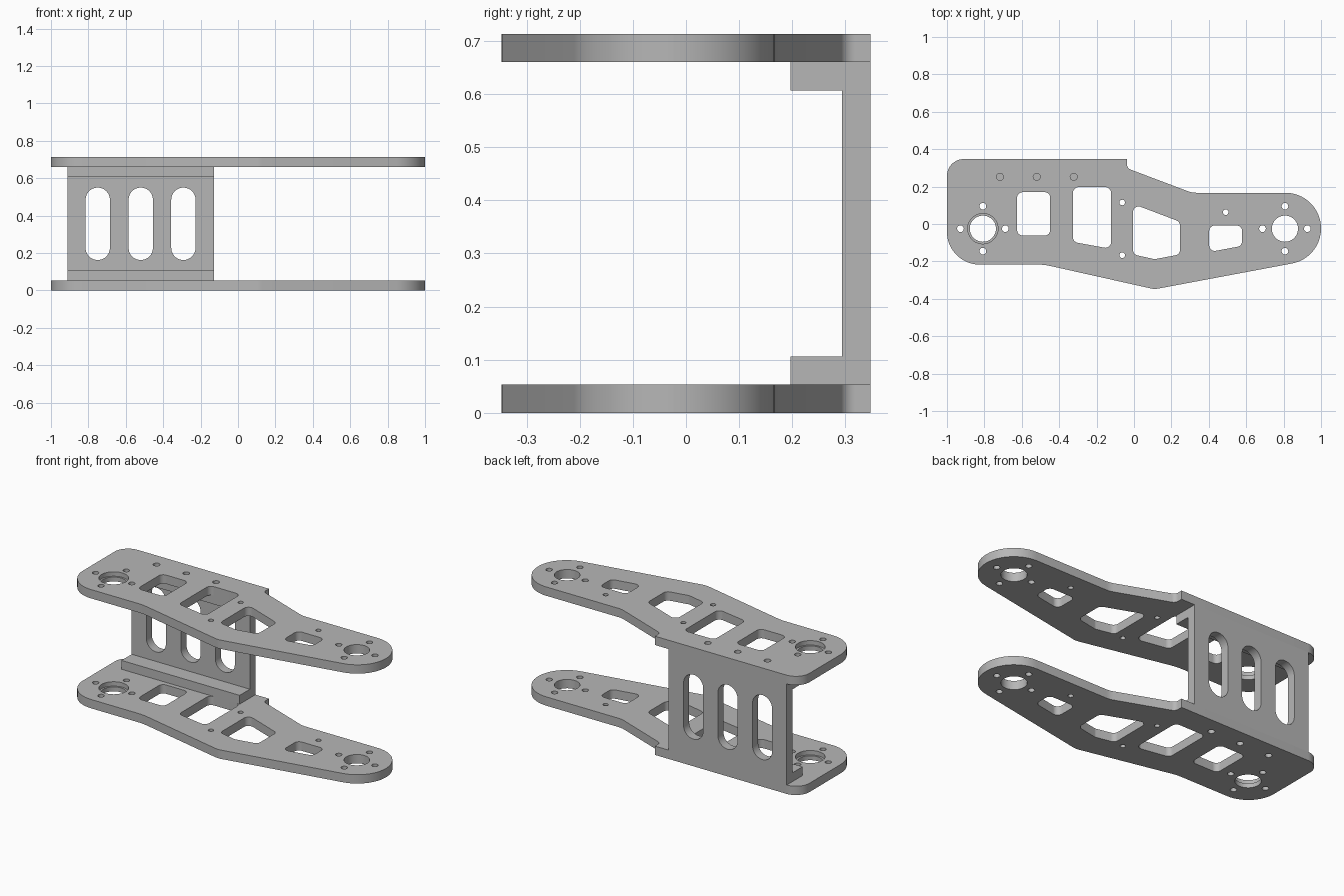
import bpy, bmesh, math
from mathutils import Vector, Matrix

if "Cube" in bpy.data.objects:
    bpy.data.objects.remove(bpy.data.objects["Cube"], do_unlink=True)

grey = bpy.data.materials.new("machined_grey")
grey.use_nodes = True
GREY = (0.47, 0.47, 0.47, 1)
grey.diffuse_color = GREY
grey.node_tree.nodes["Principled BSDF"].inputs["Base Color"].default_value = GREY


def rounded(corners):
    """Closed outline from (x, y, radius) corners, each filleted by its radius."""
    pts = []
    for i, (x, y, r) in enumerate(corners):
        p = Vector((x, y))
        u = (Vector(corners[i - 1][:2]) - p).normalized()
        v = (Vector(corners[(i + 1) % len(corners)][:2]) - p).normalized()
        if r == 0:
            pts.append(p)
            continue
        half = u.angle(v) / 2
        centre = p + (u + v).normalized() * r / math.sin(half)
        start = p + u * r / math.tan(half) - centre
        end = p + v * r / math.tan(half) - centre
        turn = math.atan2(start.x * end.y - start.y * end.x, start.dot(end))
        steps = max(3, math.ceil(abs(turn) / 0.13))
        pts += [centre + Matrix.Rotation(turn * k / steps, 2) @ start for k in range(steps + 1)]
    return pts


def circle(x, y, r, n=32):
    return [Vector((x + r * math.cos(math.tau * k / n), y + r * math.sin(math.tau * k / n)))
            for k in range(n)]


def add_object(name, mesh):
    obj = bpy.data.objects.new(name, mesh)
    bpy.context.collection.objects.link(obj)
    return obj


def baked_mesh(obj):
    bpy.context.view_layer.update()
    return bpy.data.meshes.new_from_object(obj.evaluated_get(bpy.context.evaluated_depsgraph_get()))


def extrude_outlines(name, outlines, thickness):
    """Flat sheet centred on z = 0; outlines after the first are holes."""
    curve = bpy.data.curves.new(name, "CURVE")
    curve.dimensions = "2D"
    curve.fill_mode = "BOTH"
    curve.extrude = thickness / 2
    for pts in outlines:
        spline = curve.splines.new("POLY")
        spline.points.add(len(pts) - 1)
        for sp, p in zip(spline.points, pts):
            sp.co = (p.x, p.y, 0, 1)
        spline.use_cyclic_u = True
    source = add_object(name + "_curve", curve)
    mesh = baked_mesh(source)
    bpy.data.objects.remove(source, do_unlink=True)
    bm = bmesh.new()
    bm.from_mesh(mesh)
    bmesh.ops.remove_doubles(bm, verts=bm.verts, dist=0.0002)
    bmesh.ops.recalc_face_normals(bm, faces=bm.faces)
    bm.to_mesh(mesh)
    bm.free()
    return add_object(name, mesh)


def finish(obj):
    obj.data.materials.clear()
    obj.data.materials.append(grey)
    bpy.ops.object.select_all(action="DESELECT")
    obj.select_set(True)
    bpy.context.view_layer.objects.active = obj
    bpy.ops.object.shade_smooth_by_angle(angle=math.radians(25))


T = 0.053          # sheet thickness
HEIGHT = 0.713     # overall height
BACK = 0.347       # rear edge
HUB_Y = -0.025

# Side plate outline and lightening windows
outline = rounded([(-1, BACK, 0.09), (-1, -0.217, 0.175), (-0.48, -0.217, 0.3),
                   (0.11, -0.349, 0.1), (1, -0.182, 0.19), (1, 0.167, 0.19),
                   (0.31, 0.167, 0.12), (-0.037, 0.298, 0.03), (-0.037, BACK, 0)])
windows = [
    [(-0.625, 0.17), (-0.448, 0.17), (-0.448, -0.062), (-0.625, -0.062)],
    [(-0.326, 0.197), (-0.123, 0.197), (-0.123, -0.133), (-0.326, -0.096)],
    [(-0.005, 0.107), (0.246, 0.012), (0.246, -0.163), (0.11, -0.188), (-0.005, -0.163)],
    [(0.402, -0.008), (0.578, -0.008), (0.578, -0.117), (0.402, -0.15)],
]
holes = [rounded([(x, y, 0.03) for x, y in w]) for w in windows]

# Hub bores, each with a ring of four bolt holes
for hub_x in (-0.808, 0.807):
    holes.append(circle(hub_x, HUB_Y, 0.07, 48))
    for k in range(4):
        a = k * math.pi / 2
        holes.append(circle(hub_x + 0.12 * math.cos(a), HUB_Y + 0.12 * math.sin(a), 0.018, 16))

# Flange bolt holes and small dowel holes
holes += [circle(x, 0.252, 0.019, 16) for x in (-0.717, -0.52, -0.322)]
holes += [circle(x, y, 0.015, 16) for x, y in ((-0.063, 0.115), (-0.063, -0.167), (0.49, 0.063))]

# Bottom plate, with a shallow bearing recess cut into the left hub
bottom_plate = extrude_outlines("bottom_plate", [outline] + holes, T)
cutter = extrude_outlines("bearing_recess_cutter", [circle(-0.808, HUB_Y, 0.081, 48)], T)
cutter.location.z = T / 2
cutter.hide_render = True
recess = bottom_plate.modifiers.new("bearing_recess", "BOOLEAN")
recess.operation = "DIFFERENCE"
recess.solver = "EXACT"
recess.object = cutter
cut_mesh = baked_mesh(bottom_plate)
bottom_plate.modifiers.clear()
bottom_plate.data = cut_mesh
bpy.data.objects.remove(cutter, do_unlink=True)
bottom_plate.location.z = T / 2
finish(bottom_plate)

# Top plate is the same part
top_plate = add_object("top_plate", bottom_plate.data.copy())
top_plate.location.z = HEIGHT - T / 2

# Rear spacer wall with three rounded slots
X0, X1 = -0.912, -0.127
Z0, Z1 = T, HEIGHT - T
wall = [Vector(p) for p in ((X0, Z0), (X1, Z0), (X1, Z1), (X0, Z1))]
R = 0.065
slots = [rounded([(x - R, 0.163, R * 0.999), (x + R, 0.163, R * 0.999),
                  (x + R, 0.55, R * 0.999), (x - R, 0.55, R * 0.999)])
         for x in (-0.75, -0.52, -0.292)]
spacer_wall = extrude_outlines("spacer_wall", [wall] + slots, T)
spacer_wall.rotation_euler.x = math.pi / 2
spacer_wall.location.y = BACK - T / 2
finish(spacer_wall)

# Mounting flanges along the wall's lower and upper edges
for name, z in (("lower_flange", Z0 + T / 2), ("upper_flange", Z1 - T / 2)):
    flange_shape = [Vector(p) for p in ((X0, 0.197), (X1, 0.197), (X1, BACK - T), (X0, BACK - T))]
    flange = extrude_outlines(name, [flange_shape], T)
    flange.location.z = z
    finish(flange)
